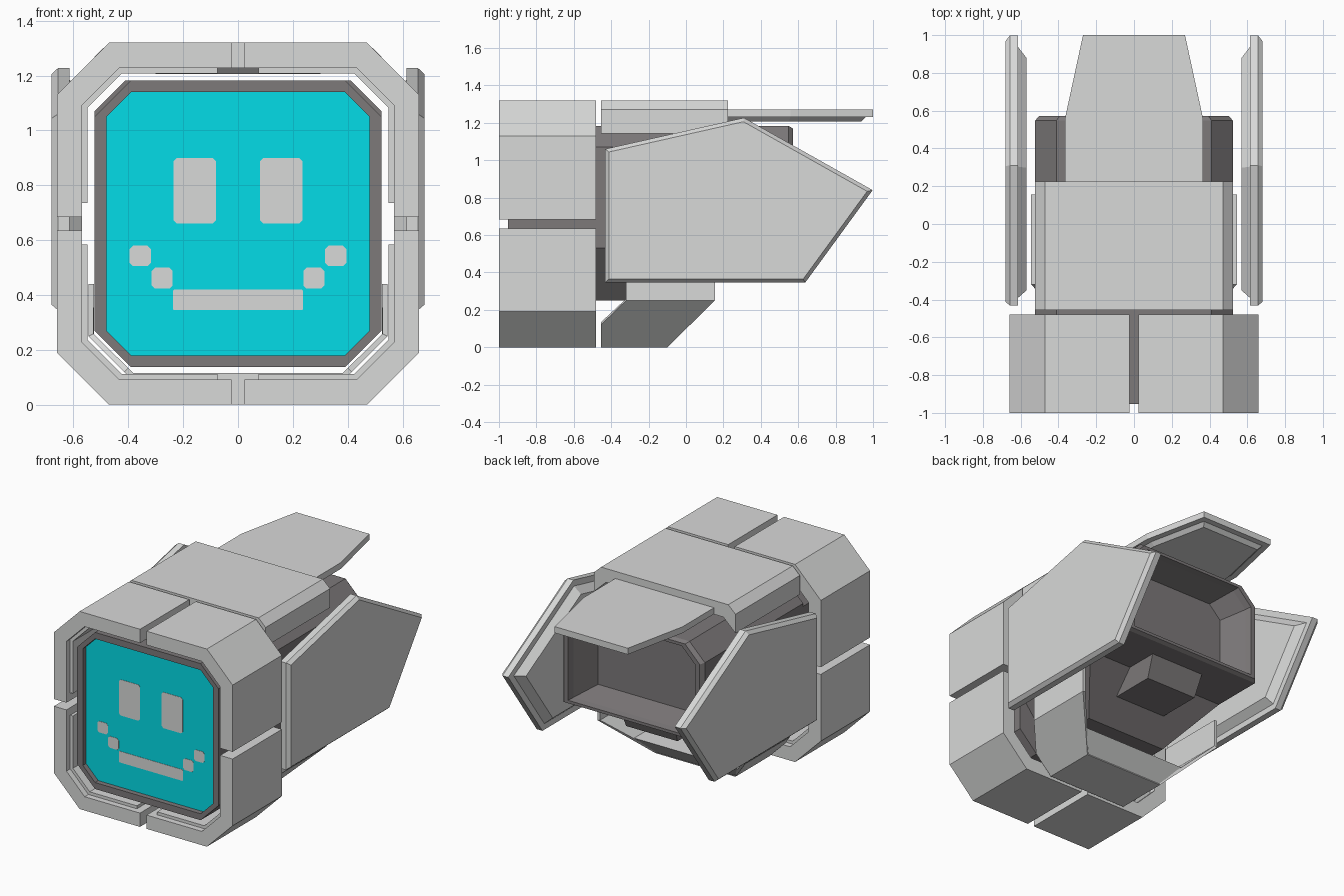
import bpy, bmesh

if "Cube" in bpy.data.objects:
    bpy.data.objects.remove(bpy.data.objects["Cube"])


def material(name, rgb):
    m = bpy.data.materials.new(name)
    m.diffuse_color = (*rgb, 1)
    m.use_nodes = True
    m.node_tree.nodes["Principled BSDF"].inputs["Base Color"].default_value = m.diffuse_color
    return m


LIGHT = material("light_grey", (0.69, 0.695, 0.69))
DARK = material("dark_grey", (0.205, 0.192, 0.195))
CYAN = material("cyan", (0.001, 0.72, 0.8))
CZ = 0.66  # height of the ring axis


def finish(name, bm, mat):
    bmesh.ops.recalc_face_normals(bm, faces=bm.faces)
    me = bpy.data.meshes.new(name)
    bm.to_mesh(me)
    bm.free()
    me.materials.append(mat)
    ob = bpy.data.objects.new(name, me)
    bpy.context.collection.objects.link(ob)
    return ob


def loft(name, sections, mat):
    """Bridge equal-length loops of 3D points and cap both ends."""
    bm = bmesh.new()
    rows = [[bm.verts.new(p) for p in s] for s in sections]
    n = len(rows[0])
    for a, b in zip(rows, rows[1:]):
        for i in range(n):
            j = (i + 1) % n
            bm.faces.new((a[i], a[j], b[j], b[i]))
    bm.faces.new(rows[0])
    bm.faces.new(rows[-1])
    return finish(name, bm, mat)


def at_y(profile, y, scale=1.0, centre=0.0):
    return [(x * scale, y, centre + (z - centre) * scale) for x, z in profile]


def prism(name, profile, y0, y1, mat):
    return loft(name, [at_y(profile, y0), at_y(profile, y1)], mat)


def octagon(h, c):
    """Half size h, chamfer starting at c, centred on the ring axis."""
    pts = [(c, h), (h, c), (h, -c), (c, -h), (-c, -h), (-h, -c), (-h, c), (-c, h)]
    return [(x, z + CZ) for x, z in pts]


def mirror(ob):
    ob.modifiers.new("mirror", 'MIRROR').use_axis[0] = True


# Ring of four corner shells, each with a thin inner liner
def corner(name, sx, sz, outer, inner, gap, y0, y1):
    (oh, oc), (ih, ic) = outer, inner
    pts = [(gap, oh), (oc, oh), (oh, oc), (oh, gap),
           (ih, gap), (ih, ic), (ic, ih), (gap, ih)]
    prism(name, [(sx * x, CZ + sz * z) for x, z in pts], y0, y1, LIGHT)


for sx, side in ((-1, "left"), (1, "right")):
    for sz, level in ((-1, "lower"), (1, "upper")):
        corner(f"ring_{level}_{side}", sx, sz, (0.66, 0.47), (0.568, 0.433),
               0.024, -1.0, -0.48)
        corner(f"ring_liner_{level}_{side}", sx, sz, (0.57, 0.434), (0.548, 0.424),
               0.075, -0.96, -0.52)

# Head with a sunken screen
head = octagon(0.523, 0.39)
screen = octagon(0.48, 0.39)
loft("head", [at_y(head, -0.48), at_y(head, -0.952),
              at_y(screen, -0.952), at_y(screen, -0.91)], DARK)
prism("screen", screen, -0.918, -0.909, CYAN)


# Face marks as thin plates with clipped corners
def plate(name, x0, x1, z0, z1, c=0.012):
    pts = [(x0 + c, z0), (x1 - c, z0), (x1, z0 + c), (x1, z1 - c),
           (x1 - c, z1), (x0 + c, z1), (x0, z1 - c), (x0, z0 + c)]
    return prism(name, pts, -0.92, -0.917, LIGHT)


mirror(plate("eye", 0.08, 0.235, 0.66, 0.9))
mirror(plate("smile_step_low", 0.238, 0.315, 0.423, 0.5))
mirror(plate("smile_step_high", 0.318, 0.395, 0.505, 0.58))
plate("smile_bar", -0.237, 0.237, 0.345, 0.42, 0.004)

# Rear body with a bevelled rim and an open recess
rear = [(-0.523, 0.53), (0.523, 0.53), (0.523, 1.07), (0.41, 1.183), (-0.41, 1.183), (-0.523, 1.07)]
loft("rear_body", [at_y(rear, y, s, 0.855) for y, s in
                   ((-0.49, 1), (0.548, 1), (0.572, 0.96), (0.572, 0.9),
                    (0.53, 0.88), (0.36, 0.76))], DARK)


# Tapered lower hull and the block below it
def rect(x, y0, y1, z):
    return [(-x, y0, z), (x, y0, z), (x, y1, z), (-x, y1, z)]


loft("lower_hull", [rect(0.523, -0.49, 0.2, 0.53), rect(0.3, -0.49, -0.08, 0.25)], DARK)
loft("belly_block", [rect(0.2, 0.0, 0.42, 0.53), rect(0.19, 0.06, 0.36, 0.385)], DARK)

# Top shell
prism("top_shell", [(-0.47, 1.32), (0.47, 1.32), (0.523, 1.27), (0.523, 1.143),
                    (0.433, 1.228), (-0.433, 1.228), (-0.523, 1.143), (-0.523, 1.27)],
      -0.455, 0.225, LIGHT)

# Bottom tray with angled sides and a thick floor
bm = bmesh.new()
floor = [bm.verts.new(p) for p in ((-0.295, -0.455, 0), (0.295, -0.455, 0),
                                   (0.295, -0.1, 0), (-0.295, -0.1, 0))]
bm.faces.new(floor)
for s, front, back in ((-1, floor[0], floor[3]), (1, floor[1], floor[2])):
    notch, b0, b1, c0, c1 = [bm.verts.new((s * x, y, z)) for x, y, z in (
        (0.415, -0.455, 0.12), (0.545, -0.32, 0.25), (0.545, 0.155, 0.25),
        (0.545, -0.32, 0.44), (0.545, 0.155, 0.44))]
    bm.faces.new((front, notch, b0, b1, back))
    bm.faces.new((b0, c0, c1, b1))
tray = finish("bottom_tray", bm, LIGHT)
sol = tray.modifiers.new("thickness", 'SOLIDIFY')
sol.thickness = 0.02
sol.offset = -1
loft("tray_floor", [rect(0.285, -0.453, -0.102, 0.004), rect(0.39, -0.453, 0.0, 0.115)], LIGHT)


# Plates with stepped, inset backs
def inset(pts, d):
    """Move the edges of a counter-clockwise convex outline inwards by d."""
    out = []
    for i, (x, y) in enumerate(pts):
        (px, py), (nx, ny) = pts[i - 1], pts[(i + 1) % len(pts)]
        ax, ay, bx, by = x - px, y - py, nx - x, ny - y
        la, lb = (ax * ax + ay * ay) ** 0.5, (bx * bx + by * by) ** 0.5
        ax, ay, bx, by = ax / la, ay / la, bx / lb, by / lb
        k = d / (1 + ax * bx + ay * by)
        out.append((x - (ay + by) * k, y + (ax + bx) * k))
    return out


wing = [(-0.432, 0.345), (0.637, 0.345), (0.998, 0.84), (0.31, 1.227), (-0.432, 1.06)]
mirror(loft("side_wing", [[(x, y, z) for y, z in inset(wing, d)] for x, d in
                          ((0.68, 0.02), (0.657, 0), (0.615, 0), (0.615, 0.04), (0.568, 0.082))],
            LIGHT))

tail = [(-0.365, 0.15), (0.365, 0.15), (0.365, 0.56), (0.27, 1.0), (-0.27, 1.0), (-0.365, 0.56)]
loft("tail_plate", [[(x, y, z) for x, y in inset(tail, d)] for z, d in
                    ((1.272, 0), (1.23, 0), (1.23, 0.04), (1.206, 0.065))], LIGHT)
